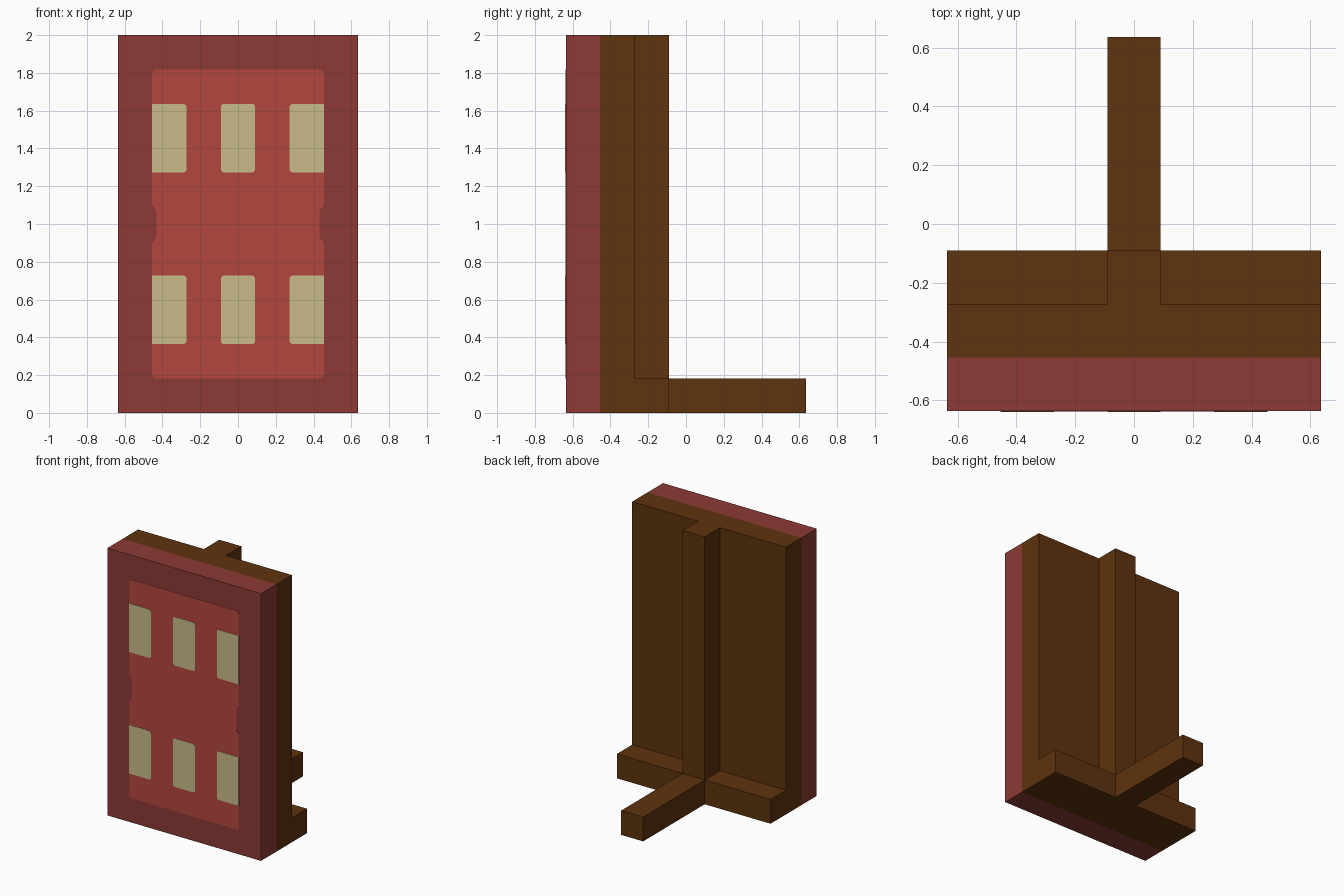
import bpy, bmesh

if "Cube" in bpy.data.objects:
    bpy.data.objects.remove(bpy.data.objects["Cube"])

U = 1 / 11  # the design sits on a grid of 1/11 units


def material(name, hex_code):
    def linear(c):
        return c / 12.92 if c <= 0.04045 else ((c + 0.055) / 1.055) ** 2.4
    mat = bpy.data.materials.new(name)
    mat.diffuse_color = [linear(int(hex_code[i:i + 2], 16) / 255) for i in (0, 2, 4)] + [1]
    mat.use_nodes = True
    mat.node_tree.nodes["Principled BSDF"].inputs["Base Color"].default_value = mat.diffuse_color
    return mat


brown = material("brown wood", "5E330E")
dark_red = material("dark red border", "8C3A35")
red = material("bright red paint", "B34640")
cream = material("cream paint", "C9BB8A")


def prism(name, outline, direction, mat):
    """Extrude a closed 3D outline along a direction."""
    bm = bmesh.new()
    face = bm.faces.new([bm.verts.new(p) for p in outline])
    new = bmesh.ops.extrude_face_region(bm, geom=[face])["geom"]
    bmesh.ops.translate(bm, vec=direction,
                        verts=[v for v in new if isinstance(v, bmesh.types.BMVert)])
    # the source face stays as the start cap
    bmesh.ops.recalc_face_normals(bm, faces=bm.faces[:])
    mesh = bpy.data.meshes.new(name)
    bm.to_mesh(mesh)
    bm.free()
    mesh.materials.append(mat)
    obj = bpy.data.objects.new(name, mesh)
    bpy.context.collection.objects.link(obj)
    return obj


def box(name, x0, x1, y0, y1, z0, z1, mat):
    """Box with its limits in grid units."""
    base = [(x0, y0), (x1, y0), (x1, y1), (x0, y1)]
    return prism(name, [(x * U, y * U, z0 * U) for x, y in base], (0, 0, (z1 - z0) * U), mat)


def plate(name, outline, thickness, mat):
    """Thin painted plate on the front face."""
    return prism(name, [(x, -7 * U, z) for x, z in outline], (0, -thickness, 0), mat)


# Front panel
box("front_panel", -7, 7, -7, -5, 0, 22, dark_red)

# Backing board with its upright rib, one T-shaped section
section = [(-7, -5), (7, -5), (7, -3), (1, -3), (1, -1), (-1, -1), (-1, -3), (-7, -3)]
prism("backing_board_and_rib", [(x * U, y * U, 0) for x, y in section], (0, 0, 2), brown)

# Foot: one bar on each side and a long leg to the rear
box("foot_bar_left", -7, -1, -3, -1, 0, 2, brown)
box("foot_bar_right", 1, 7, -3, -1, 0, 2, brown)
box("rear_leg", -1, 1, -1, 7, 0, 2, brown)

# Bright field with softened corners and a small notch at mid height of each side
W, C, N = 5 * U, 0.02, 0.022
half = [(W - C, 2 * U), (W - C / 3, 2 * U + C / 3), (W, 2 * U + C),
        (W, 9.9 * U), (W - N, 10.2 * U), (W - N, 11.8 * U), (W, 12.1 * U),
        (W, 20 * U - C), (W - C / 3, 20 * U - C / 3), (W - C, 20 * U)]
plate("painted_field", half + [(-x, z) for x, z in reversed(half)], 0.002, red)


# Six windows; corners on the edge of the field stay square
def window(name, x0, x1, z0, z1):
    r = 0.012
    a = 0 if x0 == -5 else r
    b = 0 if x1 == 5 else r
    x0, x1, z0, z1 = x0 * U, x1 * U, z0 * U, z1 * U
    pts = [(x0 + a, z0), (x1 - b, z0), (x1, z0 + b), (x1, z1 - b),
           (x1 - b, z1), (x0 + a, z1), (x0, z1 - a), (x0, z0 + a)]
    plate(name, list(dict.fromkeys(pts)), 0.004, cream)


for row, z in (("lower", 4), ("upper", 14)):
    for side, x in (("left", -5), ("middle", -1), ("right", 3)):
        window(f"window_{row}_{side}", x, x + 2, z, z + 4)
